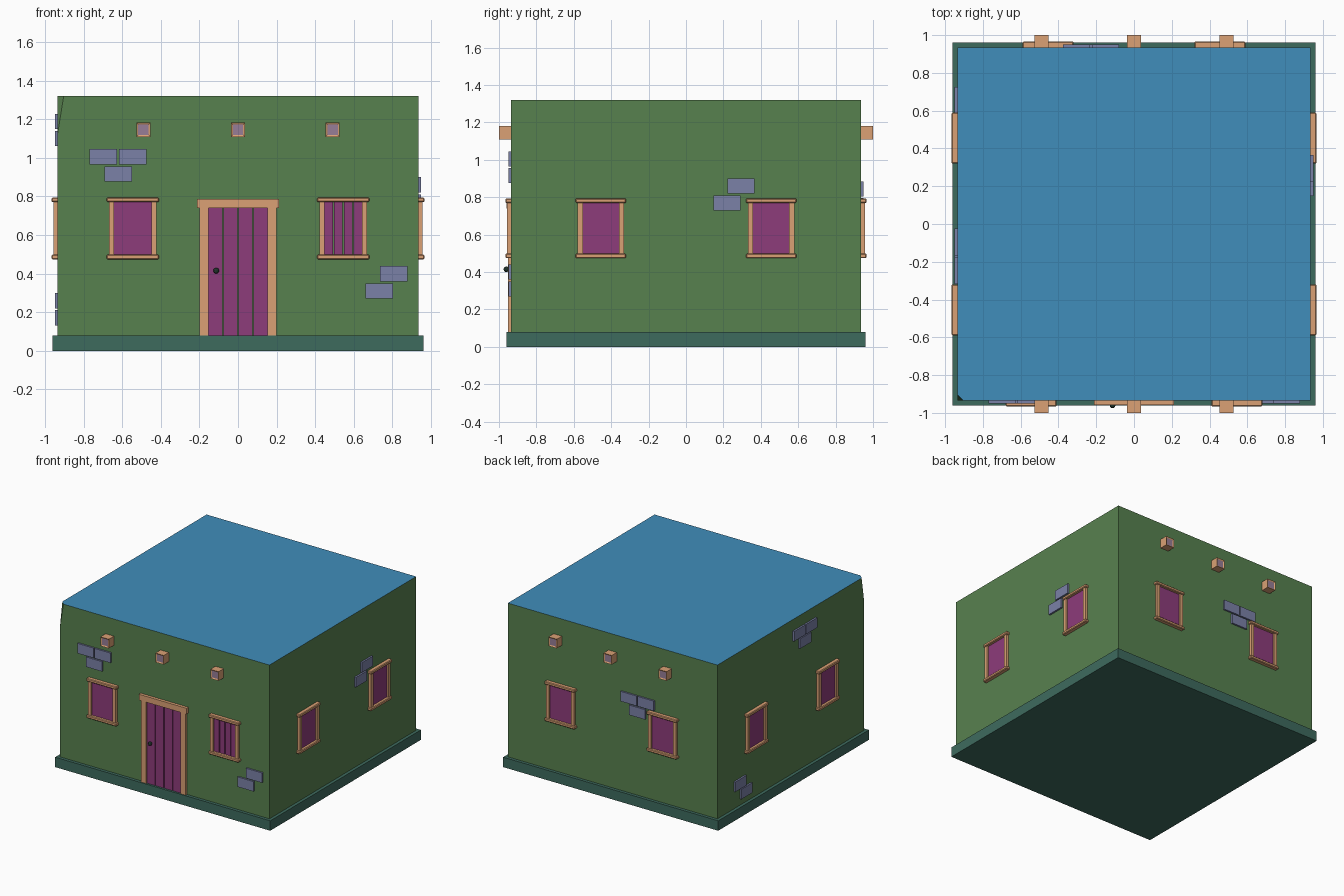
import bpy, bmesh
from math import radians
from mathutils import Matrix, Vector

if "Cube" in bpy.data.objects:
    bpy.data.objects.remove(bpy.data.objects["Cube"])

WALL = 0.935
FRONT, RIGHT, BACK, LEFT = 0, 90, 180, -90


def material(name, rgb):
    m = bpy.data.materials.new(name)
    m.diffuse_color = (*[(c / 255) ** 2.2 for c in rgb], 1)
    m.use_nodes = True
    m.node_tree.nodes["Principled BSDF"].inputs["Base Color"].default_value = m.diffuse_color
    return m


GREEN = material("plaster", (88, 128, 80))
TEAL = material("plinth", (64, 106, 94))
BLUE = material("roof", (66, 140, 186))
WOOD = material("wood", (218, 160, 116))
PURPLE = material("panel", (140, 62, 122))
BRICK = material("brick", (122, 128, 166))
MAUVE = material("beam_end", (150, 125, 150))
DARK = material("iron", (38, 56, 48))


def finish(name, bm, mats, side=0):
    me = bpy.data.meshes.new(name)
    bm.normal_update()
    bm.to_mesh(me)
    bm.free()
    for m in mats:
        me.materials.append(m)
    ob = bpy.data.objects.new(name, me)
    ob.rotation_euler.z = radians(side)
    bpy.context.collection.objects.link(ob)
    return ob


def add_box(bm, x0, x1, y0, y1, z0, z1):
    c = Vector(((x0 + x1) / 2, (y0 + y1) / 2, (z0 + z1) / 2))
    mat = Matrix.Translation(c) @ Matrix.Diagonal((x1 - x0, y1 - y0, z1 - z0, 1))
    return bmesh.ops.create_cube(bm, size=1, matrix=mat)["verts"]


def slab(name, side, u0, u1, z0, z1, depth, mat, bevel=0):
    """Box standing out from a wall; u runs rightwards seen from outside."""
    bm = bmesh.new()
    add_box(bm, u0, u1, -WALL - depth, -WALL + 0.01, z0, z1)
    ob = finish(name, bm, [mat], side)
    if bevel:
        b = ob.modifiers.new("bevel", "BEVEL")
        b.width, b.segments = bevel, 1
    return ob


def planks(name, side, u0, u1, z0, z1, depth, count, gap=0.006):
    w = (u1 - u0 + gap) / count
    for i in range(count):
        a = u0 + i * w
        slab(f"{name}_{i + 1}", side, a, a + w - gap, z0, z1, depth, PURPLE)


# plinth
bm = bmesh.new()
add_box(bm, -0.96, 0.96, -0.96, 0.96, 0, 0.08)
finish("plinth", bm, [TEAL])

# walls with blue roof face and one chipped corner
bm = bmesh.new()
add_box(bm, -WALL, WALL, -WALL, WALL, 0.07, 1.32)
a, b, c = (Vector(p) for p in ((-WALL, -WALL, 1.12), (-0.903, -WALL, 1.32), (-WALL, -0.903, 1.32)))
n = (b - a).cross(c - a)
if n.z < 0:
    n = -n
cut = bmesh.ops.bisect_plane(bm, geom=bm.verts[:] + bm.edges[:] + bm.faces[:],
                             plane_co=a, plane_no=n, clear_outer=True)
bmesh.ops.contextual_create(bm, geom=[e for e in cut["geom_cut"] if isinstance(e, bmesh.types.BMEdge)])
bmesh.ops.recalc_face_normals(bm, faces=bm.faces)
for f in bm.faces:
    f.material_index = 1 if f.normal.z > 0.9 else 0
finish("walls_and_roof", bm, [GREEN, BLUE])


# windows: panel, two stiles, head and sill
def window(name, side, u, boards=1):
    planks(name + "_panel", side, u - 0.097, u + 0.097, 0.495, 0.772, 0.008, boards)
    for s in (-1, 1):
        e = sorted((u + s * 0.097, u + s * 0.124))
        slab(name + "_stile", side, *e, 0.49, 0.775, 0.022, WOOD)
    slab(name + "_head", side, u - 0.135, u + 0.135, 0.77, 0.794, 0.031, WOOD, 0.005)
    slab(name + "_sill", side, u - 0.135, u + 0.135, 0.474, 0.498, 0.031, WOOD, 0.005)


for label, side, off in (("front", FRONT, 0.545), ("right", RIGHT, 0.455),
                         ("back", BACK, 0.455), ("left", LEFT, 0.455)):
    for s in (-1, 1):
        window(label + "_window", side, s * off, 4 if label == "front" and s > 0 else 1)

# door: boards, posts, lintel and knob
planks("door_board", FRONT, -0.152, 0.152, 0.08, 0.742, 0.008, 4)
for s in (-1, 1):
    slab("door_post", FRONT, *sorted((s * 0.152, s * 0.2)), 0.08, 0.745, 0.018, WOOD)
slab("door_lintel", FRONT, -0.213, 0.213, 0.74, 0.787, 0.024, WOOD)
bm = bmesh.new()
bmesh.ops.create_uvsphere(bm, u_segments=12, v_segments=8, radius=0.015,
                          matrix=Matrix.Translation((-0.113, -0.96, 0.415)))
add_box(bm, -0.118, -0.108, -0.955, -WALL, 0.41, 0.42)
finish("door_knob", bm, [DARK])

# roof beam ends with a recessed core
for side in (FRONT, BACK):
    for x in (-0.49, 0, 0.49):
        bm = bmesh.new()
        add_box(bm, x - 0.037, x + 0.037, -1, -0.92, 1.108, 1.182)
        bm.normal_update()
        end = min(bm.faces, key=lambda f: f.calc_center_median().y)
        bmesh.ops.inset_region(bm, faces=[end], thickness=0.014)
        bmesh.ops.translate(bm, verts=end.verts, vec=(0, 0.006, 0))
        end.material_index = 1
        finish("roof_beam", bm, [WOOD, MAUVE], side)

# exposed bricks: wall, left edge, bottom edge
for side, u, z in ((FRONT, -0.77, 0.965), (FRONT, -0.617, 0.965), (FRONT, -0.692, 0.876),
                   (FRONT, 0.735, 0.36), (FRONT, 0.66, 0.27),
                   (RIGHT, 0.223, 0.82), (RIGHT, 0.148, 0.73),
                   (BACK, 0.08, 0.805), (BACK, 0.233, 0.805), (BACK, 0.155, 0.715),
                   (LEFT, 0.025, 1.148), (LEFT, 0.175, 1.148), (LEFT, 0.1, 1.06),
                   (LEFT, -0.725, 0.22), (LEFT, -0.65, 0.132)):
    slab("brick", side, u, u + 0.143, z, z + 0.08, 0.014, BRICK)
